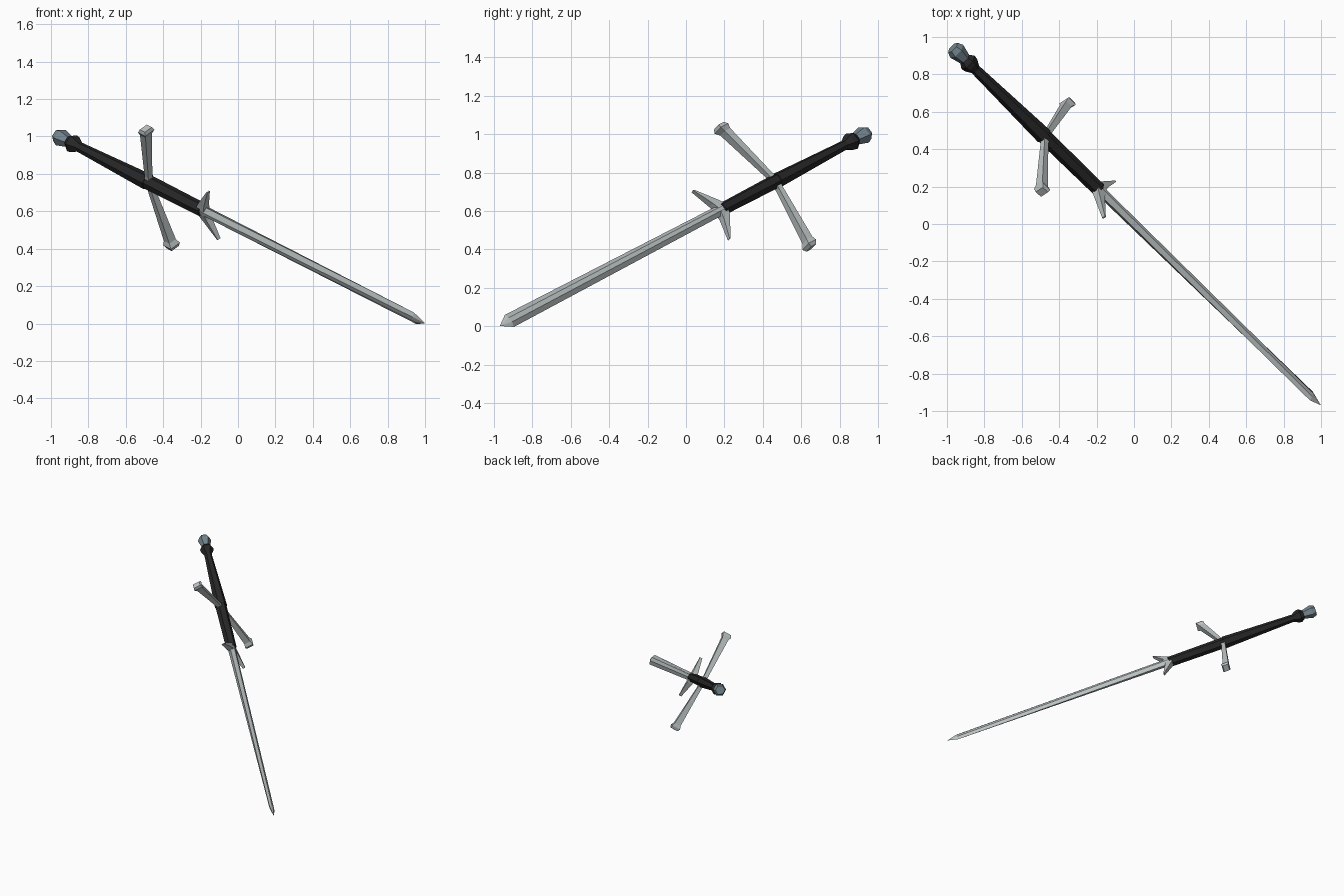
import bpy, bmesh
from math import cos, sin, pi
from mathutils import Vector, Matrix

if "Cube" in bpy.data.objects:
    bpy.data.objects.remove(bpy.data.objects["Cube"])

# Sword frame: x = guard direction, y = blade thickness, z = pommel to tip
P0 = Vector((-0.965, 0.94, 1.003))
TIP = Vector((0.998, -0.968, 0.002))
LENGTH = (TIP - P0).length
d = (TIP - P0).normalized()
u = Vector((0.177, 0.595, -0.785))
u = (u - d * u.dot(d)).normalized()
v = d.cross(u)
FRAME = Matrix.Translation(P0) @ Matrix((u, v, d)).transposed().to_4x4()


def material(name, rgb):
    m = bpy.data.materials.new(name)
    m.diffuse_color = (*rgb, 1)
    m.use_nodes = True
    m.node_tree.nodes["Principled BSDF"].inputs["Base Color"].default_value = m.diffuse_color
    return m


STEEL = material("steel", (0.5, 0.54, 0.54))
BLACK = material("black_leather", (0.02, 0.02, 0.02))
BLUE = material("blue_steel", (0.17, 0.23, 0.27))


def loft(name, rings, mat):
    """Skin equal-length rings of points and cap both ends."""
    bm = bmesh.new()
    loops = [[bm.verts.new(FRAME @ Vector(p)) for p in r] for r in rings]
    n = len(loops[0])
    for a, b in zip(loops, loops[1:]):
        for i in range(n):
            j = (i + 1) % n
            bm.faces.new((a[i], a[j], b[j], b[i]))
    bm.faces.new(loops[0][::-1])
    bm.faces.new(loops[-1])
    bmesh.ops.remove_doubles(bm, verts=bm.verts, dist=1e-5)
    bmesh.ops.recalc_face_normals(bm, faces=bm.faces)
    me = bpy.data.meshes.new(name)
    bm.to_mesh(me)
    bm.free()
    me.materials.append(mat)
    bpy.context.collection.objects.link(bpy.data.objects.new(name, me))


def ring(t, rx, ry, n=6):
    return [(rx * cos(2 * pi * i / n), ry * sin(2 * pi * i / n), t) for i in range(n)]


def section(x, t, hy, hz):
    """Rectangle across a side arm at distance x from the axis."""
    return [(x, -hy, t - hz), (x, hy, t - hz), (x, hy, t + hz), (x, -hy, t + hz)]


def blade_ring(t, w, th):
    k = 0.35 * w
    return [(w, 0, t), (k, th, t), (-k, th, t), (-w, 0, t), (-k, -th, t), (k, -th, t)]


# Pommel and collar
loft("pommel", [ring(t, r, r) for t, r in
                ((-0.005, 0.036), (0.025, 0.049), (0.10, 0.03))], BLUE)
loft("pommel_collar", [ring(t, r, r) for t, r in
                       ((0.085, 0.03), (0.115, 0.05), (0.14, 0.046), (0.175, 0.027))], BLACK)

# Grip tapering towards the pommel, and wrapped lower grip
loft("grip", [ring(0.165, 0.026, 0.028), ring(0.72, 0.041, 0.047)], BLACK)
loft("lower_grip", [ring(0.72, 0.038, 0.042), ring(1.155, 0.034, 0.04)], BLACK)

# Blade
loft("blade", [blade_ring(1.14, 0.029, 0.026), blade_ring(2.84, 0.04, 0.012),
               blade_ring(LENGTH, 0.001, 0.0005)], STEEL)

# Crossguard arms and parrying lugs, mirrored about the axis
for side, s in (("left", -1), ("right", 1)):
    loft(f"guard_arm_{side}", [section(s * x, t, hy, hz) for x, t, hy, hz in (
        (0, 0.727, 0.02, 0.018), (0.05, 0.735, 0.015, 0.015),
        (0.36, 0.797, 0.024, 0.022), (0.385, 0.805, 0.034, 0.029),
        (0.405, 0.808, 0.026, 0.02))], STEEL)
    loft(f"parrying_lug_{side}", [section(s * x, t, hy, hz) for x, t, hy, hz in (
        (0.01, 1.155, 0.024, 0.03), (0.045, 1.168, 0.02, 0.025),
        (0.16, 1.237, 0.01, 0.004))], STEEL)
